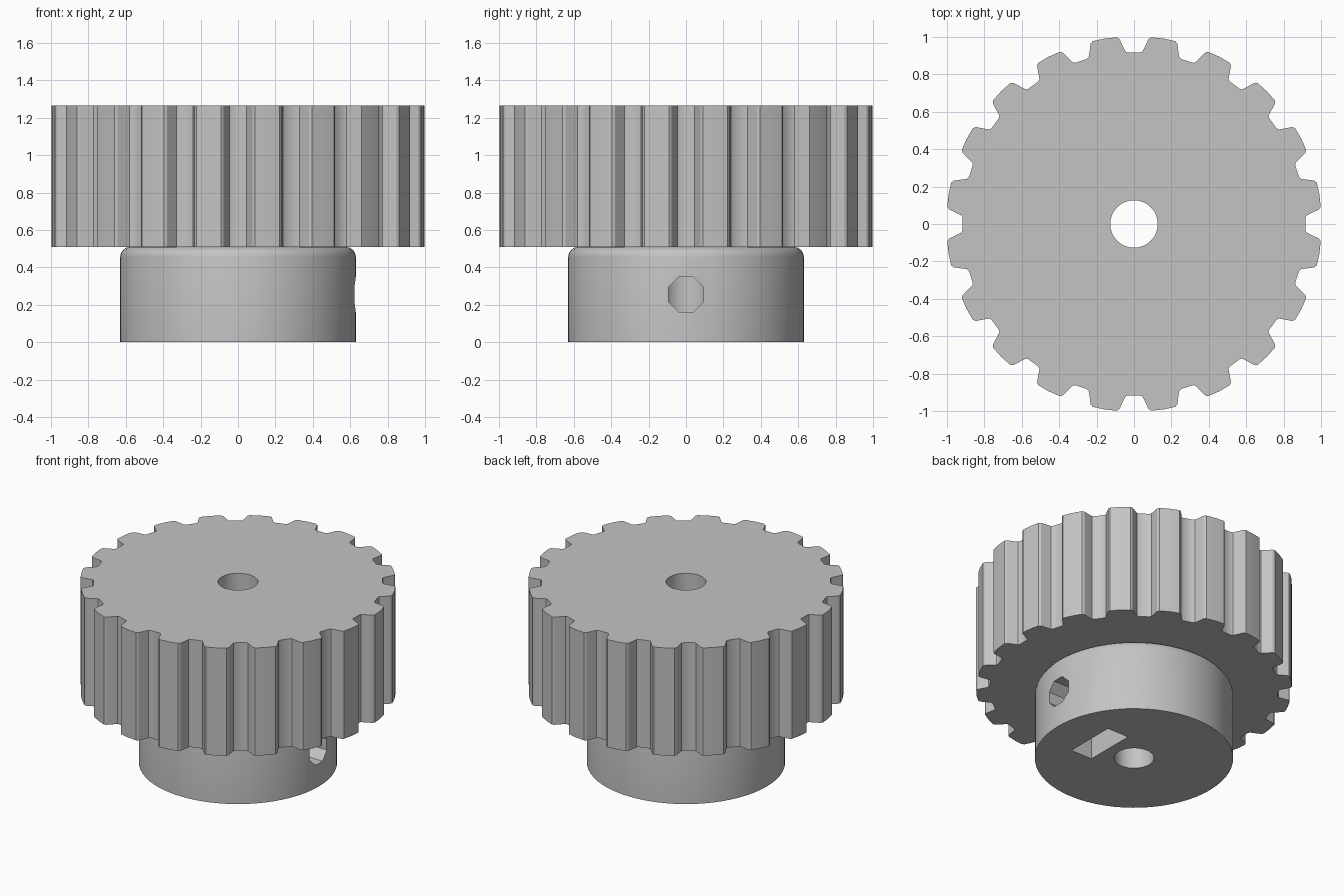
import bpy, bmesh, math
from mathutils import Matrix, Vector

cube = bpy.data.objects.get("Cube")
if cube:
    bpy.data.objects.remove(cube, do_unlink=True)

TEETH = 20
GEAR_BOTTOM, GEAR_TOP = 0.51, 1.265
HUB_RADIUS, BORE_RADIUS = 0.63, 0.127

grey = bpy.data.materials.new("plain grey")
grey.use_nodes = True
colour = (0.55, 0.55, 0.55, 1)
grey.diffuse_color = colour
grey.node_tree.nodes["Principled BSDF"].inputs["Base Color"].default_value = colour


def make_object(name, bm):
    bmesh.ops.recalc_face_normals(bm, faces=bm.faces)
    mesh = bpy.data.meshes.new(name)
    bm.to_mesh(mesh)
    bm.free()
    mesh.materials.append(grey)
    obj = bpy.data.objects.new(name, mesh)
    bpy.context.collection.objects.link(obj)
    return obj


def cylinder(name, radius, depth, sides, matrix):
    bm = bmesh.new()
    bmesh.ops.create_cone(bm, cap_ends=True, segments=sides, radius1=radius,
                          radius2=radius, depth=depth, matrix=matrix)
    return make_object(name, bm)


def cut(target, cutter):
    cutter.hide_render = True
    mod = target.modifiers.new("cut", "BOOLEAN")
    mod.operation = "DIFFERENCE"
    mod.solver = "EXACT"
    mod.object = cutter
    bpy.context.view_layer.objects.active = target
    bpy.ops.object.modifier_apply(modifier=mod.name)


# Toothed wheel: half a groove, mirrored, repeated around and extruded
half_groove = [(0.917, 0.034), (0.923, 0.046), (0.935, 0.052),
               (0.975, 0.071), (0.989, 0.078), (0.998, 0.092)]
groove = [(x, -y) for x, y in reversed(half_groove)] + half_groove
groove.append((1.004 * math.cos(math.pi / TEETH), 1.004 * math.sin(math.pi / TEETH)))
bm = bmesh.new()
outline = []
for i in range(TEETH):
    turn = Matrix.Rotation(math.tau * i / TEETH, 3, "Z")
    outline += [bm.verts.new(turn @ Vector((x, y, GEAR_BOTTOM))) for x, y in groove]
base = bm.faces.new(outline)
top = bmesh.ops.extrude_face_region(bm, geom=[base])["geom"]
bmesh.ops.translate(bm, vec=(0, 0, GEAR_TOP - GEAR_BOTTOM),
                    verts=[g for g in top if isinstance(g, bmesh.types.BMVert)])
toothed_wheel = make_object("toothed_wheel", bm)

# Hub with a rounded upper rim
hub = cylinder("hub", HUB_RADIUS, GEAR_BOTTOM, 64,
               Matrix.Translation((0, 0, GEAR_BOTTOM / 2)))
bm = bmesh.new()
bm.from_mesh(hub.data)
rim = [e for e in bm.edges if all(v.co.z > GEAR_BOTTOM - 0.01 for v in e.verts)]
bmesh.ops.bevel(bm, geom=rim, offset=0.055, segments=4, profile=0.5, affect="EDGES")
bm.to_mesh(hub.data)
bm.free()

# Shaft bore, eight-sided set screw hole and nut slot
bore = cylinder("bore_cutter", BORE_RADIUS, 4, 32, Matrix.Identity(4))
screw = cylinder("screw_cutter", 0.102, 0.8, 8,
                 Matrix.Translation((0.4, 0, 0.255))
                 @ Matrix.Rotation(math.pi / 2, 4, "Y")
                 @ Matrix.Rotation(math.pi / 8, 4, "Z"))
bm = bmesh.new()
bmesh.ops.create_cube(bm, size=1, matrix=Matrix.Translation((0.285, 0, 0.17))
                      @ Matrix.Diagonal((0.165, 0.36, 0.54, 1)))
slot = make_object("slot_cutter", bm)

cut(toothed_wheel, bore)
for cutter in (bore, slot, screw):
    cut(hub, cutter)
for cutter in (bore, slot, screw):
    bpy.data.objects.remove(cutter, do_unlink=True)

# Smooth the curved walls and keep the edges crisp
bpy.ops.object.select_all(action="DESELECT")
for obj in (toothed_wheel, hub):
    obj.select_set(True)
bpy.context.view_layer.objects.active = hub
bpy.ops.object.shade_smooth_by_angle(angle=math.radians(30))
